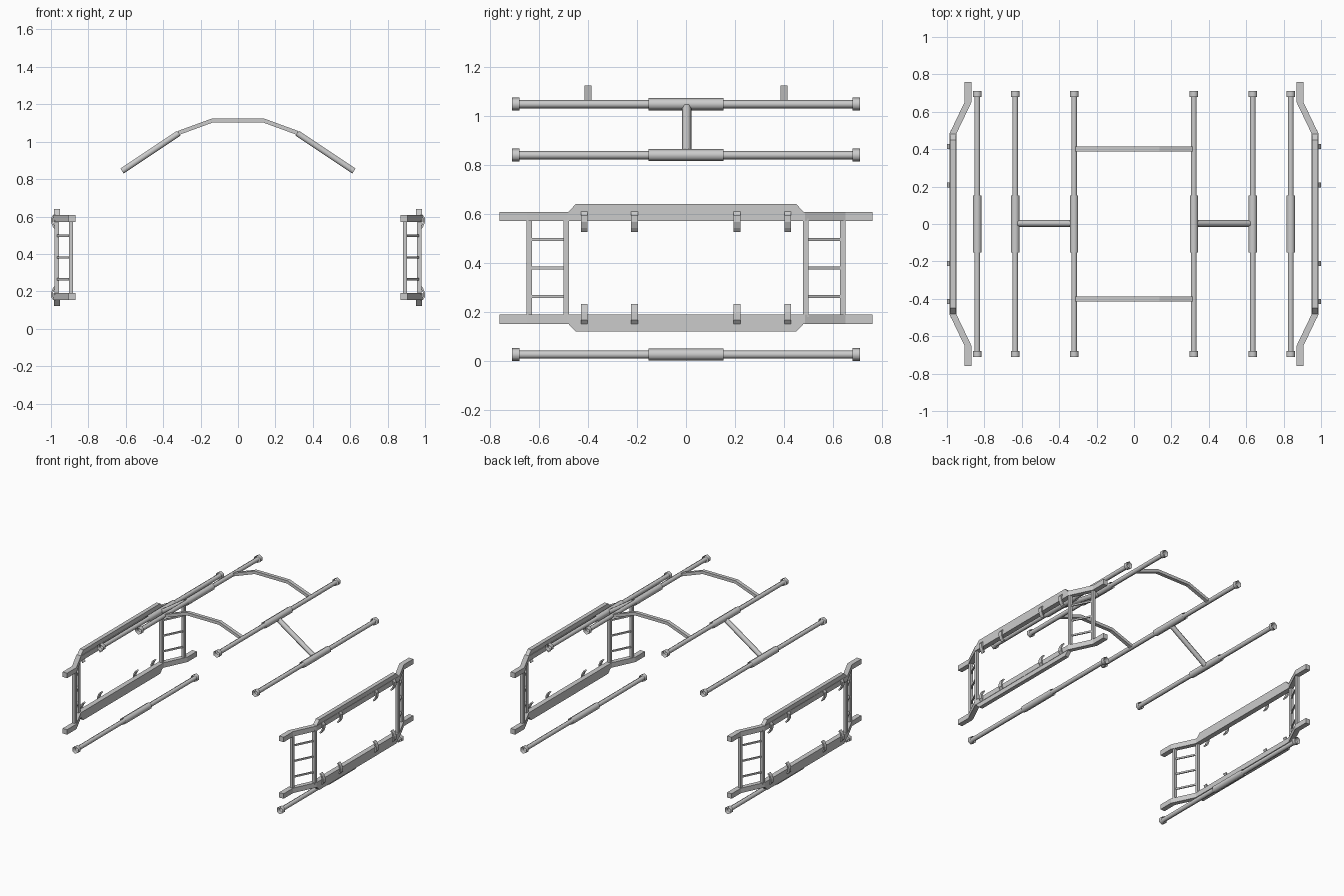
import bpy, bmesh, math
from mathutils import Vector

if "Cube" in bpy.data.objects:
    bpy.data.objects.remove(bpy.data.objects["Cube"])


def finish(bm, name, smooth=False):
    bmesh.ops.recalc_face_normals(bm, faces=bm.faces)
    for f in bm.faces:
        f.smooth = smooth
    me = bpy.data.meshes.new(name)
    bm.to_mesh(me)
    bm.free()
    ob = bpy.data.objects.new(name, me)
    bpy.context.collection.objects.link(ob)
    return ob


def prism(bm, pts, offset):
    """Closed prism: planar outline swept along an offset."""
    off = Vector(offset)
    a = [bm.verts.new(p) for p in pts]
    b = [bm.verts.new(Vector(p) + off) for p in pts]
    n = len(pts)
    bm.faces.new(a)
    bm.faces.new(b[::-1])
    for i in range(n):
        j = (i + 1) % n
        bm.faces.new((a[i], b[i], b[j], a[j]))


def tube(bm, p, q, r, up):
    """Open six-sided tube, one corner pointing along up."""
    p, q, up = Vector(p), Vector(q), Vector(up)
    side = (q - p).normalized().cross(up)
    rings = []
    for c in (p, q):
        rings.append([bm.verts.new(c + r * (math.cos(k * math.pi / 3) * up
                      + math.sin(k * math.pi / 3) * side)) for k in range(6)])
    a, b = rings
    for i in range(6):
        j = (i + 1) % 6
        bm.faces.new((a[i], a[j], b[j], b[i]))


def box(bm, x0, x1, y0, y1, z0, z1):
    prism(bm, [(x0, y0, z0), (x1, y0, z0), (x1, y1, z0), (x0, y1, z0)], (0, 0, z1 - z0))


def band(path, half):
    """Outline of a strip around an (a, b) path, offset along its local normal."""
    left, right = [], []
    for i, p in enumerate(path):
        p = Vector(p)
        t = Vector(path[min(i + 1, len(path) - 1)]) - Vector(path[max(i - 1, 0)])
        n = Vector((-t.y, t.x)).normalized() * half
        left.append(p + n)
        right.append(p - n)
    return left + right[::-1]


MID = 0.381  # height the side frames are mirrored about

for s, tag in ((1, "right"), (-1, "left")):
    # Long tubes with centre sleeve and end collars
    for x, z, part in ((0.838, 0.0275, "floor"), (0.635, 0.841, "shoulder"), (0.32, 1.049, "roof")):
        bm = bmesh.new()
        for y0, y1, r in ((-0.69, 0.69, 0.017), (-0.153, 0.153, 0.025),
                          (-0.71, -0.68, 0.0265), (0.68, 0.71, 0.0265)):
            tube(bm, (s * x, y0, z), (s * x, y1, z), r, (0, 0, 1))
        finish(bm, f"{part}_tube_{tag}", True)

    # Sloping tie between shoulder and roof tubes
    bm = bmesh.new()
    tube(bm, (s * 0.62, 0.003, 0.843), (s * 0.317, 0.003, 1.045), 0.0185, (0, 1, 0))
    finish(bm, f"sloping_tie_{tag}", True)

    # Cranked side rails, upper and lower
    path = [(0.888, -0.76), (0.888, -0.65), (0.967, -0.485),
            (0.967, 0.485), (0.888, 0.65), (0.888, 0.76)]
    outline = [(x - 0.0185, y) for x, y in path] + [(x + 0.0185, y) for x, y in path[::-1]]
    for m, level in ((1, "upper"), (-1, "lower")):
        bm = bmesh.new()
        prism(bm, [(s * x, y, MID + m * 0.191) for x, y in outline], (0, 0, m * 0.037))
        finish(bm, f"{level}_rail_{tag}")

        # Chamfered strip along the rail
        bm = bmesh.new()
        prof = [(-0.482, 0.226), (-0.45, 0.26), (0.45, 0.26), (0.482, 0.226)]
        prism(bm, [(s * 0.953, y, MID + m * h) for y, h in prof], (s * 0.03, 0, 0))
        finish(bm, f"{level}_strip_{tag}")

        # Curved clips
        bm = bmesh.new()
        hook = band([(0.982, 0.226), (0.994, 0.212), (0.994, 0.188), (0.985, 0.166), (0.972, 0.15)], 0.005)
        for y in (-0.415, -0.21, 0.208, 0.415):
            prism(bm, [(s * p.x, y - 0.0135, MID + m * p.y) for p in hook], (0, 0.027, 0))
        finish(bm, f"{level}_clips_{tag}")

    # Ladder ends: two posts and three rungs
    for e, end in ((-1, "front"), (1, "back")):
        bm = bmesh.new()
        for x, y in ((0.893, 0.64), (0.969, 0.488)):
            box(bm, s * x - 0.011, s * x + 0.011, e * y - 0.011, e * y + 0.011, 0.18, 0.582)
        for z in (0.265, 0.381, 0.497):
            prism(bm, [(s * (0.893 - 0.005), e * 0.64, z - 0.006), (s * (0.893 + 0.005), e * 0.64, z - 0.006),
                       (s * (0.969 + 0.005), e * 0.488, z - 0.006), (s * (0.969 - 0.005), e * 0.488, z - 0.006)],
                  (0, 0, 0.012))
        finish(bm, f"{end}_ladder_{tag}")

# Roof arches
for y, tag in ((-0.4, "front"), (0.4, "back")):
    bm = bmesh.new()
    arch = band([(-0.318, 1.047), (-0.135, 1.114), (0.135, 1.114), (0.318, 1.047)], 0.011)
    prism(bm, [(p.x, y - 0.0135, p.y) for p in arch], (0, 0.027, 0))
    finish(bm, f"{tag}_arch")
